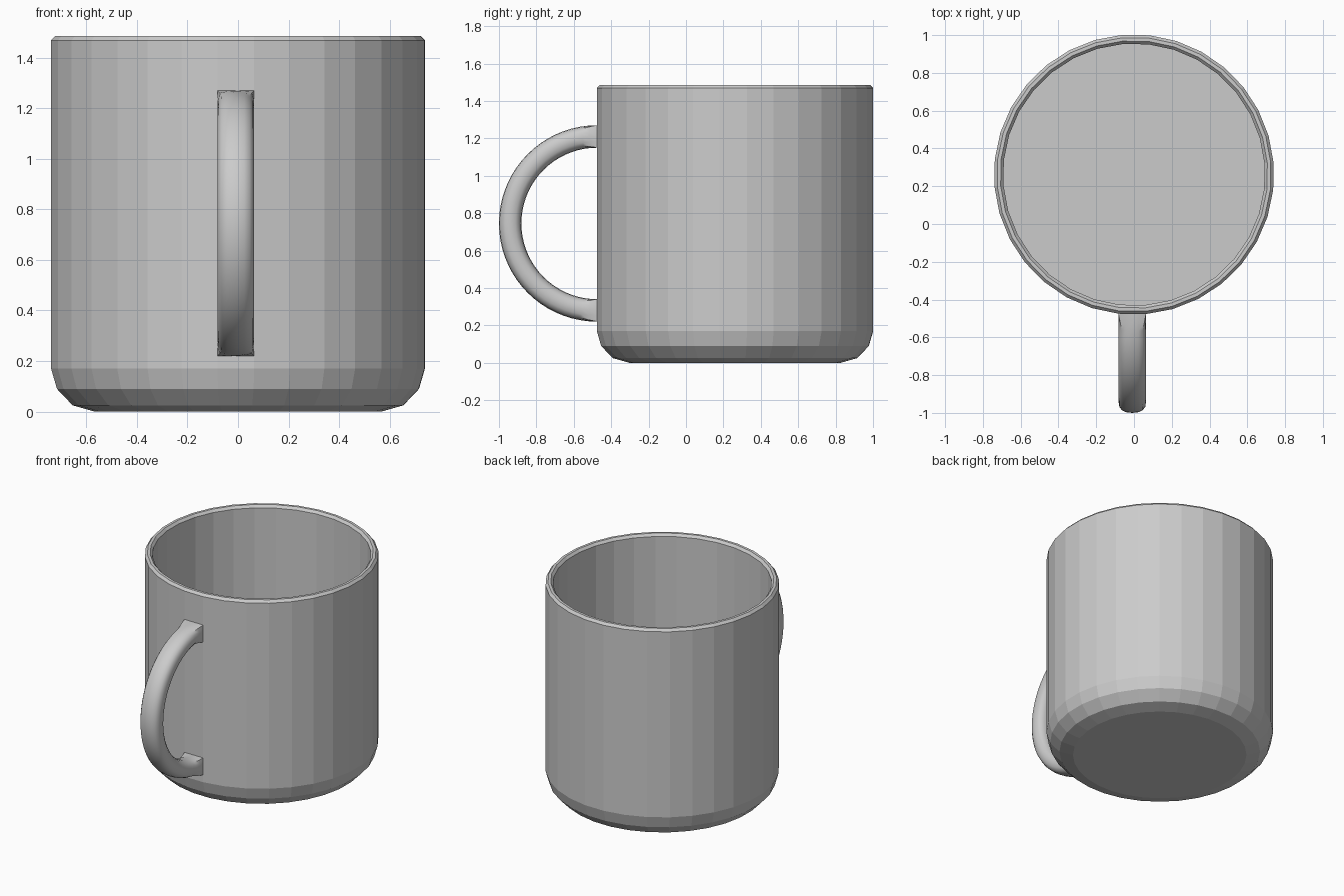
import bpy, bmesh
from math import sin, cos, pi, radians, copysign

if "Cube" in bpy.data.objects:
    bpy.data.objects.remove(bpy.data.objects["Cube"])

SIDES = 32          # facets round the body
CY = 0.262          # body axis position in y
TURN = radians(-0.7)


def make_object(name, rings, cap_start=False, cap_end=False):
    """Skin a list of closed rings of points into one mesh object."""
    bm = bmesh.new()
    loops = [[bm.verts.new(p) for p in ring] for ring in rings]
    n = len(loops[0])
    for a, b in zip(loops, loops[1:]):
        for i in range(n):
            j = (i + 1) % n
            bm.faces.new((a[i], a[j], b[j], b[i]))
    if cap_start:
        bm.faces.new(loops[0][::-1])
    if cap_end:
        bm.faces.new(loops[-1])
    bmesh.ops.recalc_face_normals(bm, faces=bm.faces[:])
    mesh = bpy.data.meshes.new(name)
    bm.to_mesh(mesh)
    bm.free()
    obj = bpy.data.objects.new(name, mesh)
    bpy.context.collection.objects.link(obj)
    return obj


def body_ring(apothem, z):
    r = apothem / cos(pi / SIDES)
    angles = [-pi / 2 + TURN + (i + 0.5) * 2 * pi / SIDES for i in range(SIDES)]
    return [(r * cos(a), CY + r * sin(a), z) for a in angles]


# Cup body: rounded foot, straight wall, bevelled lip, flat inside floor
profile = [(0.565, 0.0), (0.653, 0.025), (0.715, 0.09), (0.738, 0.17),
           (0.738, 1.468), (0.723, 1.485), (0.705, 1.485), (0.69, 1.468),
           (0.69, 0.10)]
make_object("cup_body", [body_ring(r, z) for r, z in profile], True, True)


# Handle: half ring whose section goes from square at the wall to rounded
HX, HY, HZ = -0.009, -0.475, 0.745
RADIUS, HALF_W, HALF_T = 0.465, 0.073, 0.06
STEPS, SECTION = 36, 16


def handle_ring(t):
    a = pi * t
    blend = min(1, min(t, 1 - t) * STEPS / 2)   # 0 at the wall, 1 when round
    ring = []
    for i in range(SECTION):
        c, s = cos(2 * pi * i / SECTION), sin(2 * pi * i / SECTION)
        m = max(abs(c), abs(s))
        round_u, round_v = (copysign(abs(k) ** 0.8, k) for k in (c, s))
        u = HALF_W * (c / m * (1 - blend) + round_u * blend)
        v = RADIUS + HALF_T * (s / m * (1 - blend) + round_v * blend)
        ring.append((HX + u, HY - v * sin(a), HZ + v * cos(a)))
    return ring


handle = make_object("handle", [handle_ring(k / STEPS) for k in range(STEPS + 1)])
bpy.context.view_layer.objects.active = handle
handle.select_set(True)
bpy.ops.object.shade_smooth_by_angle(angle=radians(30))
